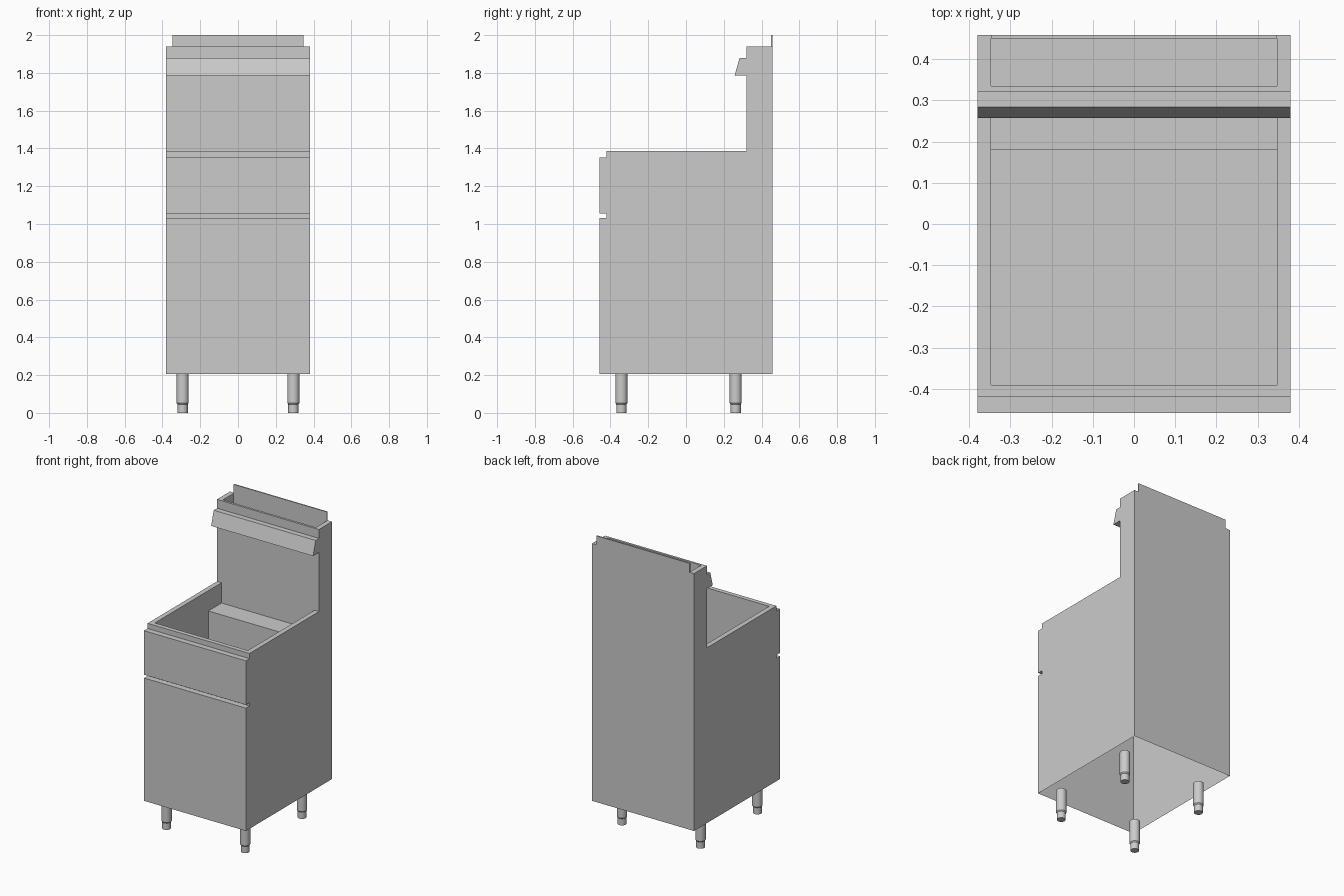
import bpy, bmesh, math

if "Cube" in bpy.data.objects:
    bpy.data.objects.remove(bpy.data.objects["Cube"])

W = 0.38      # half width of the cabinet
WI = 0.347    # half width of the openings


def finish(name, bm, flip=False):
    if flip:
        bmesh.ops.reverse_faces(bm, faces=bm.faces[:])
    mesh = bpy.data.meshes.new(name)
    bm.to_mesh(mesh)
    bm.free()
    ob = bpy.data.objects.new(name, mesh)
    bpy.context.collection.objects.link(ob)
    return ob


def prism(name, w, profile, skip=(), flip=False):
    """Extrude a counter-clockwise (y, z) profile across x; skipped edges stay open."""
    bm = bmesh.new()
    left = [bm.verts.new((-w, y, z)) for y, z in profile]
    right = [bm.verts.new((w, y, z)) for y, z in profile]
    bm.faces.new(right)
    bm.faces.new(left[::-1])
    n = len(profile)
    for i in range(n):
        if i not in skip:
            j = (i + 1) % n
            bm.faces.new((left[i], left[j], right[j], right[i]))
    return finish(name, bm, flip)


def rim(name, y0, y1, iy0, iy1, z):
    """Flat border between the cabinet outline and an opening."""
    bm = bmesh.new()

    def rect(w, a, b):
        return [bm.verts.new((x, y, z)) for x, y in ((-w, a), (w, a), (w, b), (-w, b))]
    outer, inner = rect(W, y0, y1), rect(WI, iy0, iy1)
    for i in range(4):
        if i == 2 and y1 == iy1:      # opening runs right up to the riser
            continue
        j = (i + 1) % 4
        bm.faces.new((outer[i], outer[j], inner[j], inner[i]))
    return finish(name, bm)


def leg(name, x, y):
    """Round leg with a narrower adjustable foot."""
    bm = bmesh.new()
    n = 24
    rings = []
    for r, z in ((0.027, 0), (0.027, 0.045), (0.032, 0.052), (0.032, 0.205)):
        rings.append([bm.verts.new((x + r * math.cos(2 * math.pi * k / n),
                                    y + r * math.sin(2 * math.pi * k / n), z))
                      for k in range(n)])
    for a, b in zip(rings, rings[1:]):
        for k in range(n):
            m = (k + 1) % n
            bm.faces.new((a[k], a[m], b[m], b[k]))
    bm.faces.new(rings[0][::-1])
    bm.faces.new(rings[-1])
    ob = finish(name, bm)
    bpy.ops.object.select_all(action='DESELECT')
    ob.select_set(True)
    bpy.context.view_layer.objects.active = ob
    bpy.ops.object.shade_smooth_by_angle(angle=math.radians(30))


# Sheet cabinet with rear riser, front step and door groove; open underneath
prism("cabinet", W, [
    (-0.458, 0.205), (0.458, 0.205), (0.458, 1.94), (0.32, 1.94),
    (0.32, 1.387), (-0.42, 1.387), (-0.42, 1.352), (-0.458, 1.352),
    (-0.458, 1.055), (-0.42, 1.055), (-0.42, 1.033), (-0.458, 1.033)],
    skip=(0, 2, 4))

# Frying tank with rear ledge
rim("tank_rim", -0.42, 0.32, -0.39, 0.32, 1.387)
prism("tank", WI, [(-0.39, 1.0), (0.18, 1.0), (0.18, 1.25), (0.32, 1.25),
                   (0.32, 1.387), (-0.39, 1.387)], skip=(4,), flip=True)

# Flue in the top of the riser, with raised back plate
rim("flue_rim", 0.32, 0.458, 0.335, 0.45, 1.94)
prism("flue", WI, [(0.335, 1.6), (0.45, 1.6), (0.45, 1.94), (0.335, 1.94)],
      skip=(2,), flip=True)
prism("flue_back_plate", WI, [(0.45, 1.94), (0.458, 1.94), (0.458, 2.0), (0.45, 2.0)],
      skip=(0,))

# Sloped hanger across the riser front
prism("basket_hanger", W, [(0.257, 1.785), (0.32, 1.785), (0.32, 1.88), (0.284, 1.88)],
      skip=(1,))

# Four legs
for side, x in (("left", -0.293), ("right", 0.293)):
    for end, y in (("front", -0.342), ("back", 0.263)):
        leg(f"{end}_{side}_leg", x, y)
